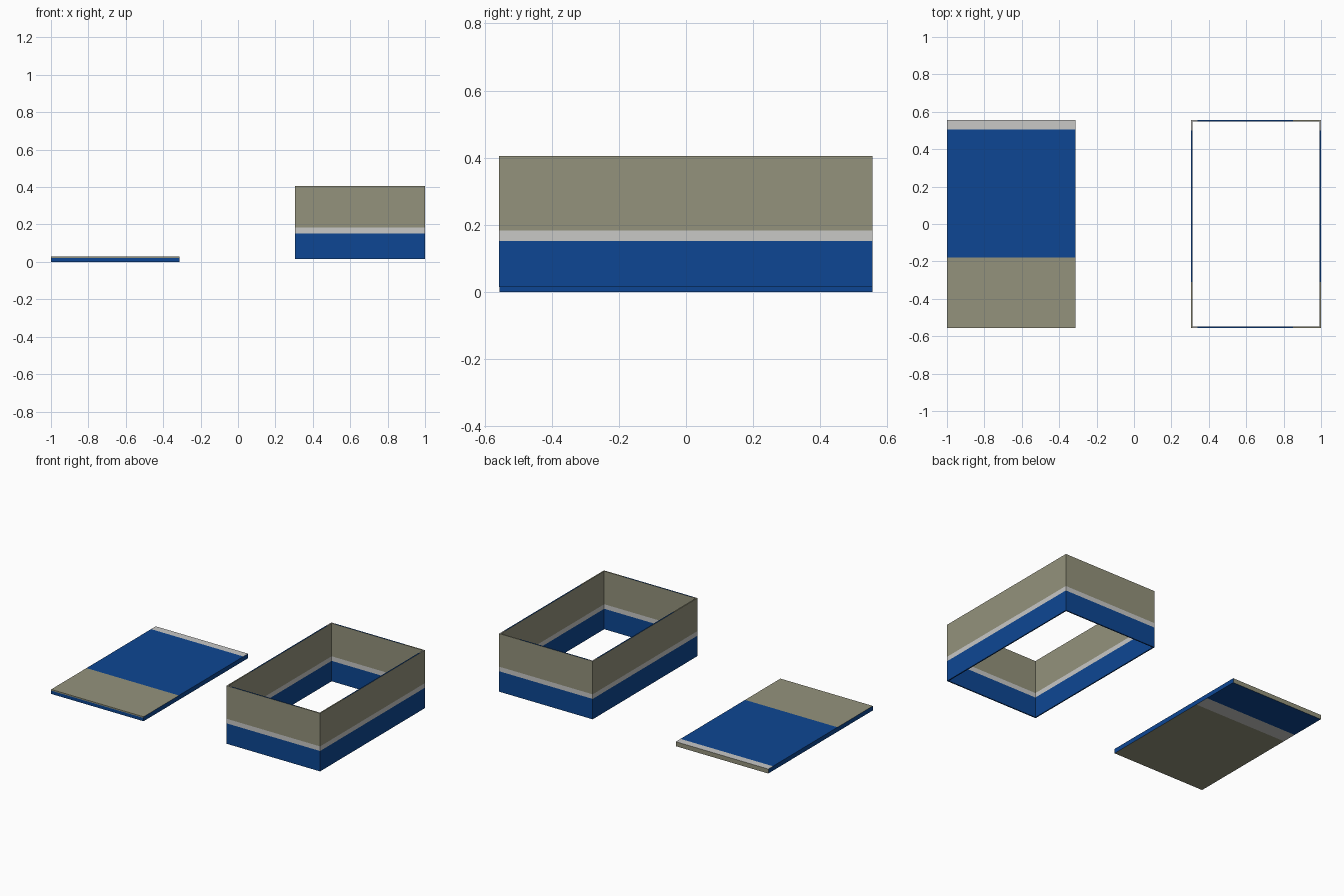
import bpy, bmesh
from mathutils import Vector

if "Cube" in bpy.data.objects:
    bpy.data.objects.remove(bpy.data.objects["Cube"])

def material(name, rgb):
    m = bpy.data.materials.new(name)
    m.diffuse_color = (*rgb, 1)
    m.use_nodes = True
    m.node_tree.nodes["Principled BSDF"].inputs["Base Color"].default_value = m.diffuse_color
    return m

KHAKI, GREY, BLUE = 0, 1, 2
MATS = [material("khaki", (0.296, 0.291, 0.202)),
        material("light_grey", (0.577, 0.577, 0.565)),
        material("deep_blue", (0.004, 0.062, 0.292))]

def slab(name, lo, hi, cuts, rule):
    """Cuboid from lo to hi, cut at (axis, value) planes, coloured by rule."""
    lo, hi = Vector(lo), Vector(hi)
    bm = bmesh.new()
    bmesh.ops.create_cube(bm, size=1)
    for v in bm.verts:
        v.co = [(lo[i] + hi[i]) / 2 + v.co[i] * (hi[i] - lo[i]) for i in range(3)]
    for axis, value in cuts:
        co, no = Vector(), Vector()
        co[axis], no[axis] = value, 1
        bmesh.ops.bisect_plane(bm, geom=bm.verts[:] + bm.edges[:] + bm.faces[:],
                               plane_co=co, plane_no=no, dist=1e-6)
    bm.normal_update()
    for f in bm.faces:
        f.material_index = rule(f.calc_center_median(), f.normal)
    me = bpy.data.meshes.new(name)
    bm.to_mesh(me)
    bm.free()
    for m in MATS:
        me.materials.append(m)
    bpy.context.collection.objects.link(bpy.data.objects.new(name, me))

# Flat lid panel: striped differently on its top, underside and edges
def lid_rule(c, n):
    if n.z > 0.5:
        return KHAKI if c.y < -0.18 else BLUE if c.y < 0.505 else GREY
    if n.z < -0.5:
        return KHAKI if c.y < 0.21 else GREY if c.y < 0.31 else BLUE
    if n.y > 0.5:
        return KHAKI
    if n.y < -0.5:
        return BLUE if c.z < 0.022 else KHAKI
    return BLUE

slab("lid_panel", (-1, -0.555, 0), (-0.313, 0.555, 0.03),
     [(1, -0.18), (1, 0.505), (1, 0.21), (1, 0.31), (2, 0.022)], lid_rule)

# Open box: four thin walls with horizontal bands and a striped rim
X0, X1, Y0, Y1, Z0, Z1, T = 0.305, 1.0, -0.557, 0.555, 0.015, 0.405, 0.008

def wall(name, lo, hi, axis, rim_cuts, rim_colours):
    def rule(c, n):
        if n.z > 0.5:
            k = sum(c[axis] > r for r in rim_cuts)
            return rim_colours[k]
        return BLUE if c.z < 0.152 else GREY if c.z < 0.183 else KHAKI
    slab(name, (*lo, Z0), (*hi, Z1),
         [(2, 0.152), (2, 0.183)] + [(axis, r) for r in rim_cuts], rule)

for side, x in (("left", X0), ("right", X1 - T)):
    wall(side + "_wall", (x, Y0), (x + T, Y1), 1, (-0.31, 0.5), (KHAKI, BLUE, GREY))
for side, y in (("front", Y0), ("back", Y1 - T)):
    wall(side + "_wall", (X0 + T, y), (X1 - T, y + T), 0, (0.34, 0.85), (GREY, BLUE, KHAKI))
